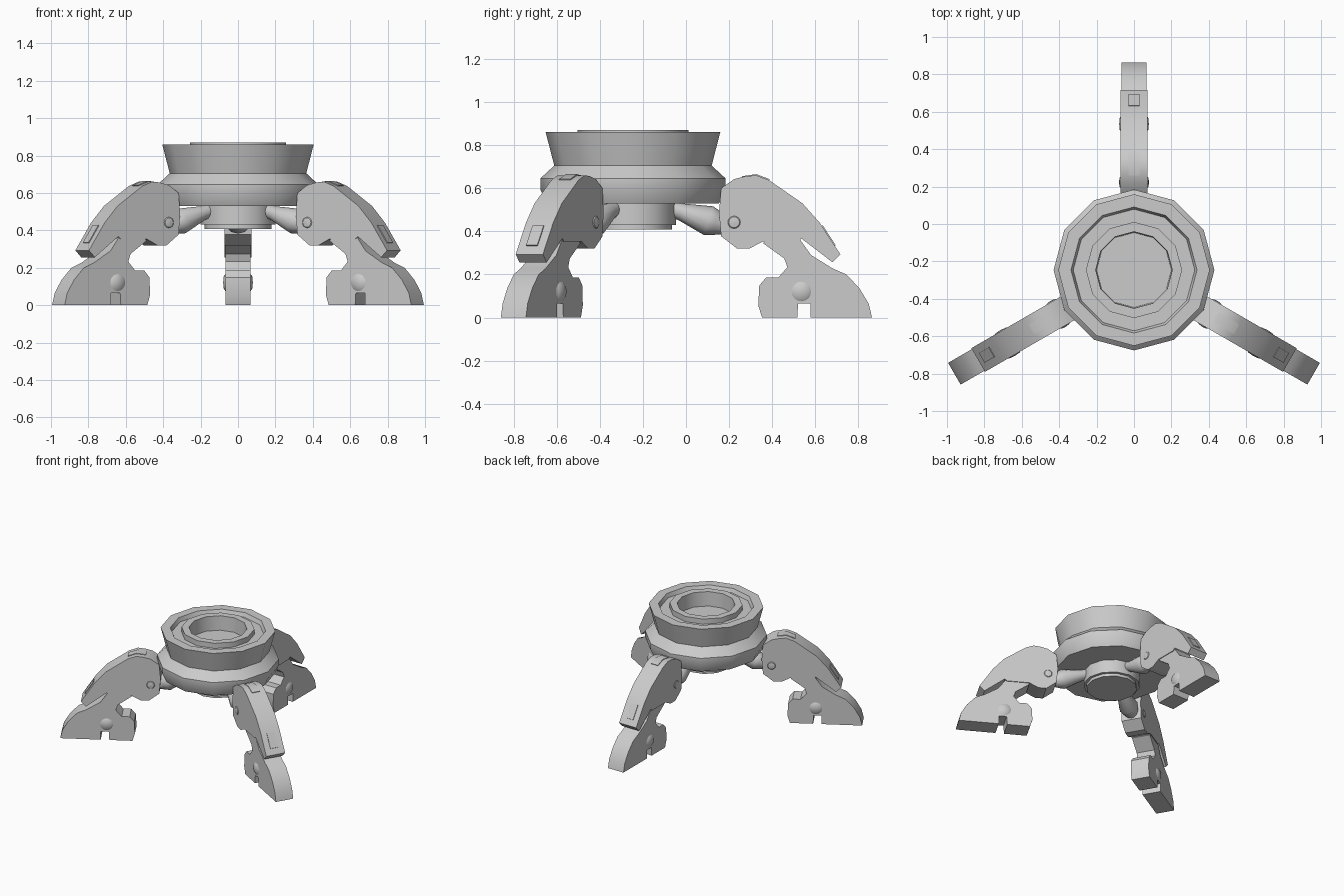
import bpy, bmesh, math
from mathutils import Matrix, Vector

if "Cube" in bpy.data.objects:
    bpy.data.objects.remove(bpy.data.objects["Cube"])

CY = -0.246                       # y of the turret axis
grey = bpy.data.materials.new("plain_grey")
grey.diffuse_color = (0.6, 0.6, 0.6, 1)
grey.use_nodes = True
grey.node_tree.nodes["Principled BSDF"].inputs["Base Color"].default_value = grey.diffuse_color


def finish(bm, name):
    bmesh.ops.remove_doubles(bm, verts=bm.verts, dist=1e-5)
    bmesh.ops.recalc_face_normals(bm, faces=bm.faces)
    me = bpy.data.meshes.new(name)
    bm.to_mesh(me)
    bm.free()
    ob = bpy.data.objects.new(name, me)
    bpy.context.collection.objects.link(ob)
    me.materials.append(grey)
    bpy.context.view_layer.objects.active = ob
    ob.select_set(True)
    bpy.ops.object.shade_smooth_by_angle(angle=math.radians(35))
    ob.select_set(False)
    return ob


def lathe(name, profile, matrix, sides=12):
    """Spin an (r, z) profile, starting and ending on the axis."""
    bm = bmesh.new()
    rings = []
    for r, z in profile:
        rings.append([bm.verts.new(matrix @ Vector((
            r * math.cos(2 * math.pi * i / sides),
            r * math.sin(2 * math.pi * i / sides), z))) for i in range(sides)])
    for a, b in zip(rings, rings[1:]):
        for i in range(sides):
            j = (i + 1) % sides
            bm.faces.new((a[i], a[j], b[j], b[i]))
    bm.faces.new(rings[0])
    bm.faces.new(rings[-1])
    return finish(bm, name)


def slab(name, outline, half, matrix):
    """Extrude a side outline of (y, z) points across the leg width."""
    bm = bmesh.new()
    l, r = [[bm.verts.new(matrix @ Vector((s * half, y - CY, z)))
             for y, z in outline] for s in (-1, 1)]
    bm.faces.new(l)
    bm.faces.new(r)
    for i in range(len(l)):
        j = (i + 1) % len(l)
        bm.faces.new((l[i], l[j], r[j], r[i]))
    return finish(bm, name)


centre = Matrix.Translation((0, CY, 0))

# Turret ring with flared rim, groove and open socket
lathe("turret_ring", [
    (0.02, 0.53), (0.40, 0.53), (0.43, 0.595), (0.43, 0.645), (0.365, 0.705),
    (0.405, 0.86), (0.337, 0.86), (0.325, 0.83), (0.257, 0.83), (0.257, 0.87),
    (0.205, 0.87), (0.20, 0.76), (0.02, 0.76)], centre)

# Hub under the ring
lathe("lower_hub", [
    (0.02, 0.54), (0.20, 0.54), (0.20, 0.43), (0.18, 0.43), (0.18, 0.408),
    (0.02, 0.408)], centre)

# Side outlines of the leg
THIGH = [(0.153, 0.488), (0.163, 0.60), (0.223, 0.642), (0.275, 0.655),
         (0.326, 0.66), (0.386, 0.637), (0.54, 0.53), (0.62, 0.44),
         (0.716, 0.293), (0.68, 0.256), (0.535, 0.367), (0.52, 0.353),
         (0.358, 0.353), (0.293, 0.32), (0.237, 0.32), (0.163, 0.377)]
FOOT = [(0.40, 0.42), (0.50, 0.42), (0.535, 0.353), (0.58, 0.29),
        (0.68, 0.228), (0.744, 0.20), (0.805, 0.135), (0.847, 0.065),
        (0.863, 0), (0.577, 0), (0.577, 0.065), (0.52, 0.065), (0.516, 0),
        (0.353, 0), (0.335, 0.056), (0.34, 0.149), (0.372, 0.186),
        (0.428, 0.186), (0.47, 0.233), (0.456, 0.274), (0.358, 0.344)]
TOP_PLATE = [(0.26, 0.64), (0.26, 0.656), (0.326, 0.665), (0.388, 0.642),
             (0.383, 0.63), (0.326, 0.65)]
SHIN_PLATE = [(0.625, 0.42), (0.634, 0.428), (0.694, 0.336), (0.685, 0.328)]

for n, angle in enumerate((0, 120, 240), 1):
    m = centre @ Matrix.Rotation(math.radians(angle), 4, 'Z')
    slab(f"thigh_{n}", THIGH, 0.073, m)
    slab(f"foot_{n}", FOOT, 0.067, m)
    slab(f"thigh_top_plate_{n}", TOP_PLATE, 0.03, m)
    slab(f"thigh_front_plate_{n}", SHIN_PLATE, 0.03, m)

    # Flared hip joint running from the hub out to the thigh
    start, end = Vector((0, 0.146, 0.515)), Vector((0, 0.38, 0.44))
    axis = end - start
    hip = (m @ Matrix.Translation(start)
           @ axis.to_track_quat('Z', 'Y').to_matrix().to_4x4())
    length = axis.length
    lathe(f"hip_joint_{n}", [(0.005, 0), (0.036, 0), (0.04, 0.08),
                             (0.07, length - 0.03), (0.06, length),
                             (0.04, length + 0.05), (0.005, length + 0.05)], hip)

    # Domed pivots through the hip and ankle
    for part, y, z, r, w in (("hip_pivot", 0.223, 0.442, 0.036, 0.08),
                             ("ankle_pivot", 0.535, 0.121, 0.047, 0.079)):
        pin = (m @ Matrix.Translation((0, y - CY, z))
               @ Matrix.Rotation(math.pi / 2, 4, 'Y'))
        lathe(f"{part}_{n}", [(0.005, -w), (r * 0.7, -w + 0.003),
                              (r, -0.066), (r, 0.066),
                              (r * 0.7, w - 0.003), (0.005, w)], pin, 16)
